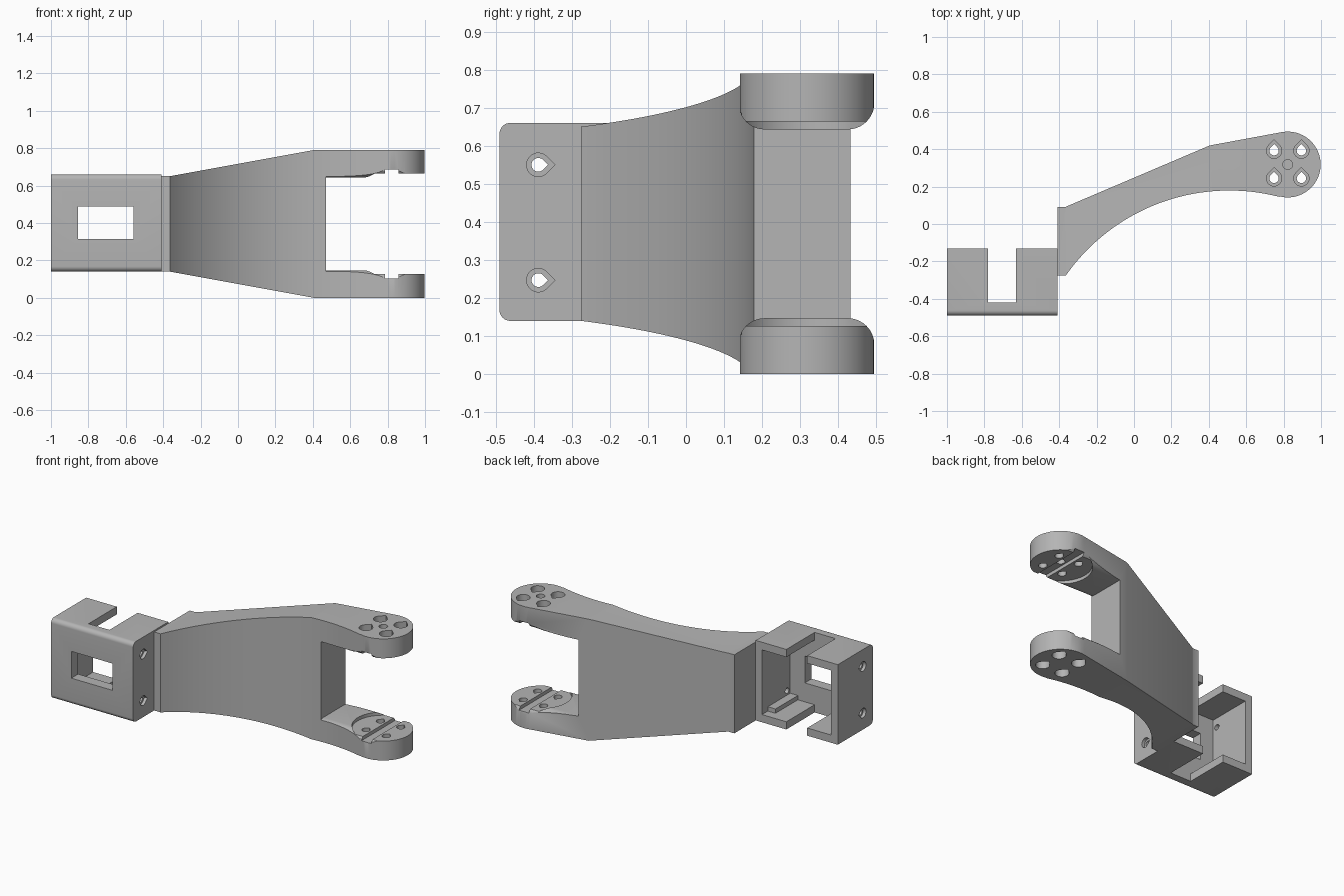
import bpy, bmesh
from math import cos, sin, pi, atan2, sqrt

cube = bpy.data.objects.get("Cube")
if cube:
    bpy.data.objects.remove(cube, do_unlink=True)

grey = bpy.data.materials.new("matte grey")
grey.use_nodes = True
GREY = (0.46, 0.46, 0.46, 1)
grey.diffuse_color = GREY
grey.node_tree.nodes["Principled BSDF"].inputs["Base Color"].default_value = GREY

MID = 0.395          # height of the mirror plane
TIP = (0.822, 0.318)  # centre of the fork eyes
TIP_R = 0.176


def prism(name, pts, axis, a, b):
    """Extrude a 2D outline along an axis from a to b."""
    place = {"X": lambda u, v, w: (w, u, v),
             "Y": lambda u, v, w: (u, w, v),
             "Z": lambda u, v, w: (u, v, w)}[axis]
    bm = bmesh.new()
    low = [bm.verts.new(place(u, v, a)) for u, v in pts]
    high = [bm.verts.new(place(u, v, b)) for u, v in pts]
    bm.faces.new(low)
    bm.faces.new(high[::-1])
    for i in range(len(pts)):
        j = (i + 1) % len(pts)
        bm.faces.new((low[j], low[i], high[i], high[j]))
    bmesh.ops.recalc_face_normals(bm, faces=bm.faces)
    mesh = bpy.data.meshes.new(name)
    bm.to_mesh(mesh)
    bm.free()
    mesh.materials.append(grey)
    obj = bpy.data.objects.new(name, mesh)
    bpy.context.collection.objects.link(obj)
    return obj


def rect(u0, u1, v0, v1):
    return [(u0, v0), (u1, v0), (u1, v1), (u0, v1)]


def arc(cx, cy, r, a0, a1, n):
    return [(cx + r * cos(a0 + (a1 - a0) * i / n),
             cy + r * sin(a0 + (a1 - a0) * i / n)) for i in range(n + 1)]


def circle(cx, cy, r, n=32):
    return arc(cx, cy, r, 0, 2 * pi, n)[:-1]


def teardrop(cx, cy, r, aim):
    """Round hole with a pointed 90 degree tip."""
    tip = (cx + r * sqrt(2) * cos(aim), cy + r * sqrt(2) * sin(aim))
    return arc(cx, cy, r, aim + pi / 4, aim + 7 * pi / 4, 20) + [tip]


def combine(obj, tool, operation="DIFFERENCE"):
    """Apply a boolean and discard the tool."""
    bpy.context.view_layer.objects.active = obj
    mod = obj.modifiers.new("cut", "BOOLEAN")
    mod.operation = operation
    mod.solver = "EXACT"
    mod.object = tool
    bpy.ops.object.modifier_apply(modifier=mod.name)
    bpy.data.objects.remove(tool, do_unlink=True)


def finish(obj):
    bpy.ops.object.select_all(action="DESELECT")
    obj.select_set(True)
    bpy.context.view_layer.objects.active = obj
    bpy.ops.object.shade_smooth_by_angle(angle=pi / 6)


# Forked arm: plan outline with a concave front and round eye
bow = (0.51, -0.89)
touch = atan2(TIP[1] - bow[1], TIP[0] - bow[0])
start = atan2(-0.275 - bow[1], -0.365 - bow[0])
plan = [(-0.41, 0.09), (-0.41, -0.275)]
plan += arc(*bow, 1.069, start, touch, 36)
plan += arc(*TIP, TIP_R, touch - pi, 0.56 * pi, 32)
plan += [(0.405, 0.42), (-0.37, 0.09)]
arm = prism("forked_arm", plan, "Z", 0, 0.79)

# Tapered elevation
elevation = [(-0.5, 0.14), (-0.365, 0.14), (0.405, 0), (0.405, -0.1), (1.2, -0.1)]
elevation += [(x, 2 * MID - z) for x, z in elevation[::-1]]
combine(arm, prism("taper", elevation, "Y", -1, 1), "INTERSECT")

# Fork gap with rounded finger edges
lower = [(-0.2, 0.075)] + arc(0.207, 0.077, 0.07, pi, pi / 2, 10)
lower += arc(0.425, 0.077, 0.07, pi / 2, 0, 10) + [(0.7, 0.075)]
gap = lower + [(y, 2 * MID - z) for y, z in lower[::-1]]
combine(arm, prism("gap", gap, "X", 0.47, 1.2))

# Round seat and cross groove on the inner side of both eyes
combine(arm, prism("seat", circle(*TIP, 0.185, 64), "Z", 0.126, 0.664))
combine(arm, prism("groove", rect(0.787, 0.857, 0, 0.6), "Z", 0.104, 0.686))

# Stepped screw holes, and a pivot hole in the upper eye
for dx in (-0.073, 0.073):
    for dy in (-0.074, 0.074):
        x, y = TIP[0] + dx, TIP[1] + dy
        combine(arm, prism("screw", teardrop(x, y, 0.025, pi / 2), "Z", -0.1, 0.9))
        for z0, z1 in ((-0.1, 0.08), (0.71, 0.9)):
            combine(arm, prism("head", teardrop(x, y, 0.041, pi / 2), "Z", z0, z1))
combine(arm, prism("pivot", circle(*TIP, 0.026), "Z", 0.5, 0.9))
finish(arm)

# Open-backed housing with rounded front edges
side = [(-0.13, 0.66), (-0.13, 0.14)]
side += arc(-0.462, 0.168, 0.028, 1.5 * pi, pi, 8)
side += arc(-0.462, 0.632, 0.028, pi, pi / 2, 8)
housing = prism("housing", side, "X", -1, -0.41)
combine(housing, prism("cavity", rect(-0.95, -0.455, 0.19, 0.61), "Y", -0.42, 0))
combine(housing, prism("window", rect(-0.855, -0.56, 0.313, 0.487), "Y", -1, -0.3))
combine(housing, prism("slot", rect(-0.78, -0.63, 0, 1), "Y", -0.42, 0))
for z in (0.247, 0.55):
    combine(housing, prism("screw", teardrop(-0.388, z, 0.018, 0), "X", -1.1, -0.3))
    for x0, x1 in ((-1.1, -0.98), (-0.43, -0.3)):
        combine(housing, prism("head", teardrop(-0.388, z, 0.031, 0), "X", x0, x1))
finish(housing)

# Guide rails along the inner floor and ceiling
for label, z0 in (("lower", 0.188), ("upper", 0.582)):
    prism(label + "_guide_rail", rect(-0.51, -0.454, z0, z0 + 0.03), "Y", -0.421, -0.19)
